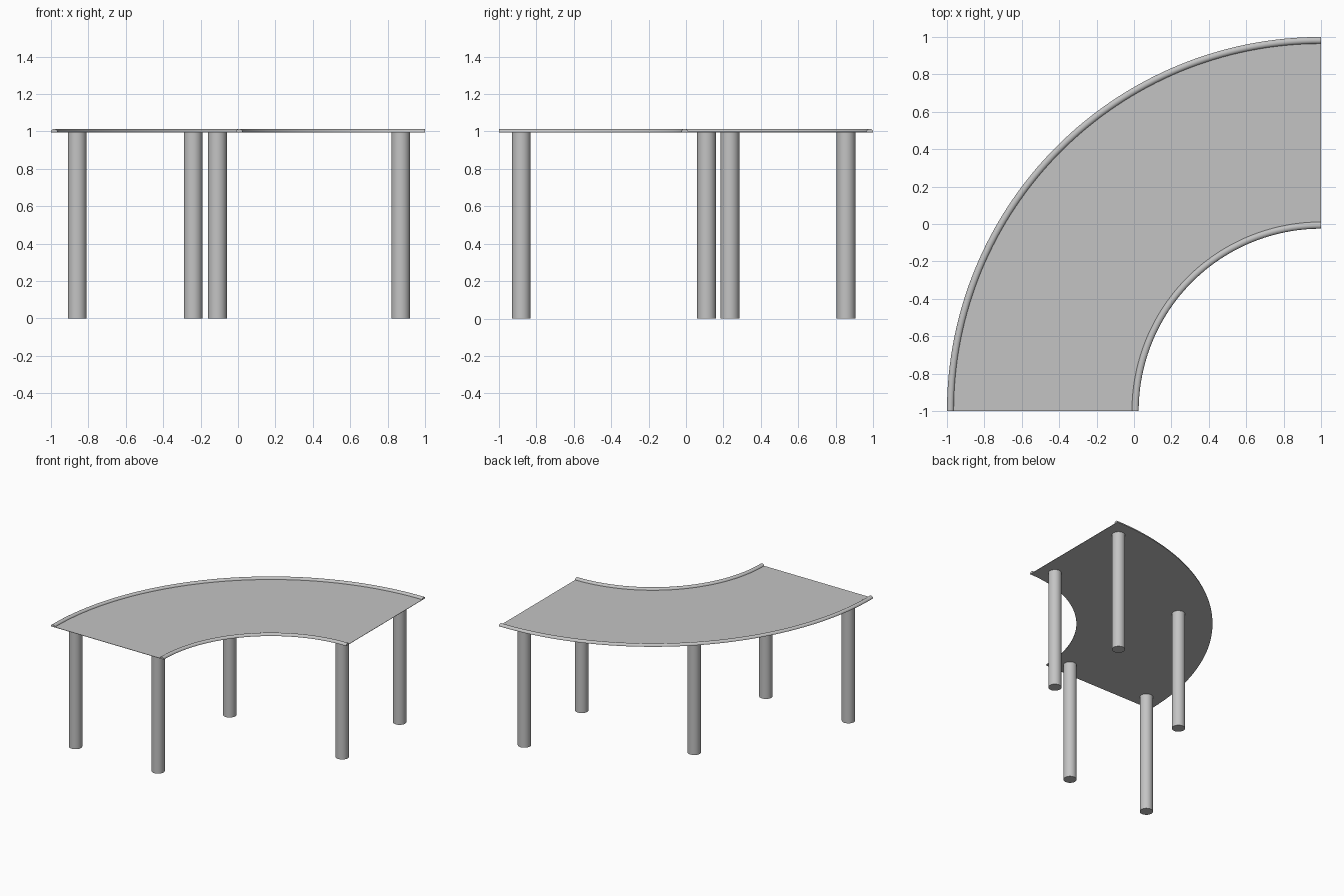
import bpy
import bmesh
from math import sin, cos, pi, radians

cube = bpy.data.objects.get("Cube")
if cube:
    bpy.data.objects.remove(cube, do_unlink=True)

# One plain grey for the whole table
GREY = (0.55, 0.55, 0.55, 1)
grey = bpy.data.materials.new("light grey")
grey.use_nodes = True
grey.diffuse_color = GREY
grey.node_tree.nodes["Principled BSDF"].inputs["Base Color"].default_value = GREY

INNER, OUTER = 0.975, 2.0        # radii of the table's quarter ring
CENTRE = (1, -1)                 # centre of that ring
DECK_LOW, DECK_TOP = 0.995, 0.998
RAIL_W, RAIL_H = 0.036, 0.015


def finish(name, bm):
    bmesh.ops.recalc_face_normals(bm, faces=bm.faces)
    mesh = bpy.data.meshes.new(name)
    bm.to_mesh(mesh)
    bm.free()
    mesh.materials.append(grey)
    obj = bpy.data.objects.new(name, mesh)
    bpy.context.collection.objects.link(obj)
    bpy.ops.object.select_all(action='DESELECT')
    obj.select_set(True)
    bpy.context.view_layer.objects.active = obj
    bpy.ops.object.shade_smooth_by_angle(angle=radians(35))
    return obj


def sweep(name, profile, steps=64):
    """Sweep a closed (radius, z) profile through the quarter turn and cap it."""
    bm = bmesh.new()
    rings = []
    for i in range(steps + 1):
        a = pi / 2 * (1 + i / steps)
        rings.append([bm.verts.new((CENTRE[0] + r * cos(a), CENTRE[1] + r * sin(a), z))
                      for r, z in profile])
    n = len(profile)
    for p, q in zip(rings, rings[1:]):
        for k in range(n):
            j = (k + 1) % n
            bm.faces.new((p[k], p[j], q[j], q[k]))
    bm.faces.new(rings[0])
    bm.faces.new(rings[-1])
    return finish(name, bm)


def half_round(radius, sides=12):
    """Low half-round moulding section sitting on the deck."""
    return [(radius + RAIL_W / 2 * cos(pi * k / sides),
             DECK_TOP + RAIL_H * sin(pi * k / sides)) for k in range(sides + 1)]


# Thin curved top
sweep("table_top", [(INNER, DECK_LOW), (OUTER, DECK_LOW),
                    (OUTER, DECK_TOP), (INNER, DECK_TOP)])

# Raised mouldings along both curved edges
sweep("outer_rim", half_round(OUTER - RAIL_W / 2))
sweep("inner_rim", half_round(INNER + RAIL_W / 2))

# Five round legs: two at each end, one under the middle of the outer edge
legs = {
    "right_outer_leg": (-0.86, -0.88),
    "right_inner_leg": (-0.11, -0.88),
    "left_outer_leg": (0.87, 0.855),
    "left_inner_leg": (0.87, 0.11),
    "middle_leg": (-0.24, 0.235),
}
for name, (x, y) in legs.items():
    bm = bmesh.new()
    bmesh.ops.create_cone(bm, cap_ends=True, segments=32, radius1=0.05,
                          radius2=0.05, depth=DECK_LOW)
    bmesh.ops.translate(bm, verts=bm.verts, vec=(x, y, DECK_LOW / 2))
    finish(name, bm)
